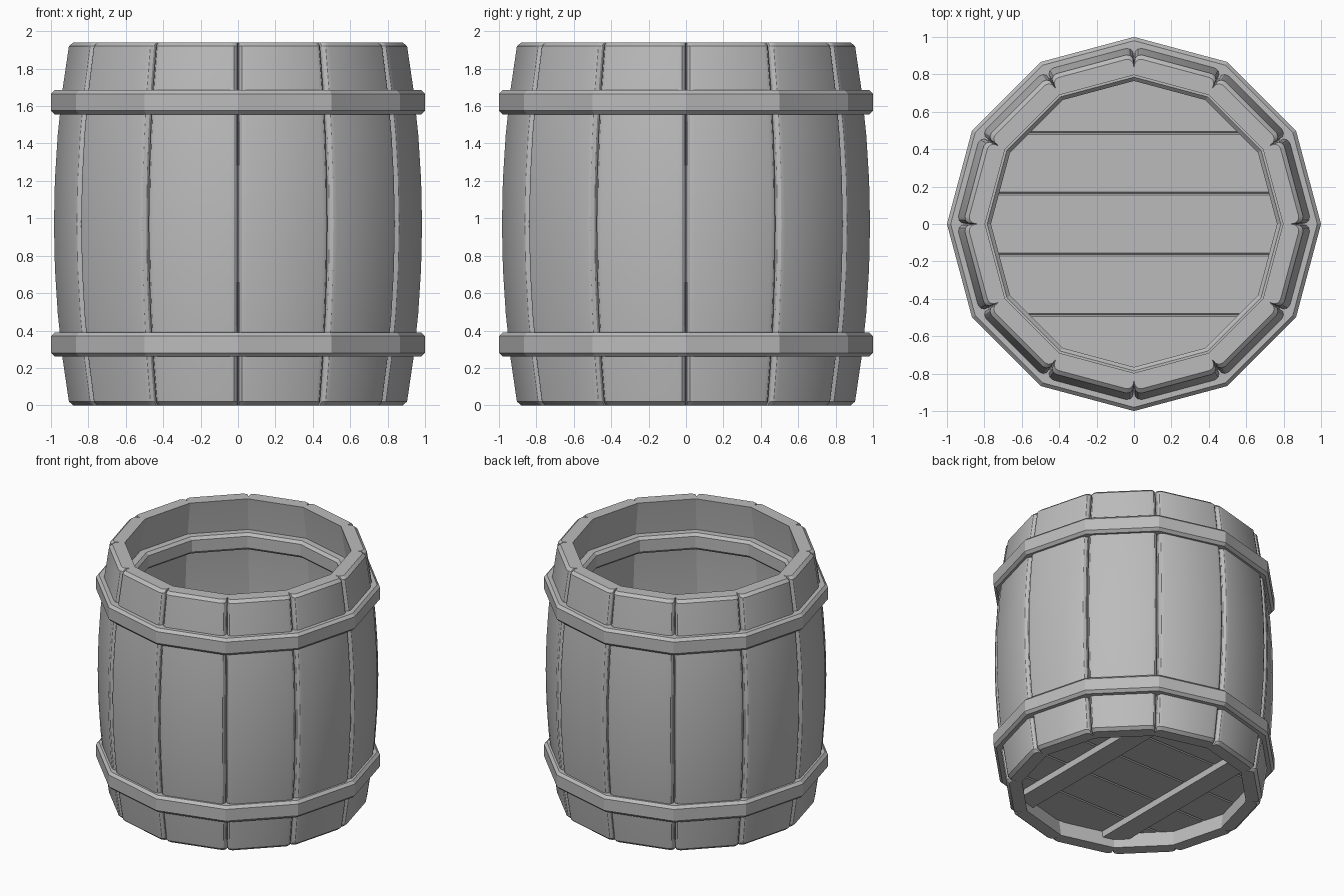
import bpy, bmesh, math

cube = bpy.data.objects.get("Cube")
if cube:
    bpy.data.objects.remove(cube, do_unlink=True)

SIDES = 12
HEIGHT = 1.94
STEP = math.tau / SIDES

grey = bpy.data.materials.new("plain_grey")
grey.use_nodes = True
grey.diffuse_color = (0.5, 0.5, 0.5, 1)
grey.node_tree.nodes["Principled BSDF"].inputs["Base Color"].default_value = (0.5, 0.5, 0.5, 1)


def finish(bm, name):
    bmesh.ops.recalc_face_normals(bm, faces=bm.faces)
    mesh = bpy.data.meshes.new(name)
    bm.to_mesh(mesh)
    bm.free()
    mesh.materials.append(grey)
    obj = bpy.data.objects.new(name, mesh)
    bpy.context.collection.objects.link(obj)
    return obj


def smooth(obj, degrees):
    bpy.ops.object.select_all(action='DESELECT')
    obj.select_set(True)
    bpy.context.view_layer.objects.active = obj
    bpy.ops.object.shade_smooth_by_angle(angle=math.radians(degrees))


def bridge(bm, rings, closed=False):
    """Join successive vertex loops with quads."""
    pairs = list(zip(rings, rings[1:] + rings[:1])) if closed else list(zip(rings, rings[1:]))
    for a, b in pairs:
        n = len(a)
        for i in range(n):
            j = (i + 1) % n
            bm.faces.new((a[i], a[j], b[j], b[i]))


def bulge(z):
    return 0.985 - 0.0886 * (z - HEIGHT / 2) ** 2


# Staves: rounded shoulders as (degrees from the stave centre, radius offset)
SHOULDER = [(15, -0.045), (14.6, -0.018), (13.7, -0.004), (12.4, 0)]
WALL = 0.105
CHAMFER = 0.02
ROWS = 8


def stave_loop(bm, z, turn, inset):
    r = bulge(z)
    outer = [(-a, r + d - inset) for a, d in SHOULDER]
    outer += [(a, r + d - inset) for a, d in reversed(SHOULDER)]
    section = outer + [(15, r - WALL), (-15, r - WALL)]
    loop = []
    for a, rad in section:
        t = turn + math.radians(a)
        loop.append(bm.verts.new((rad * math.cos(t), rad * math.sin(t), z)))
    return loop


def make_staves():
    bm = bmesh.new()
    span = HEIGHT - 2 * CHAMFER
    heights = [CHAMFER + span * i / ROWS for i in range(ROWS + 1)]
    for k in range(SIDES):
        turn = (k + 0.5) * STEP
        loops = [stave_loop(bm, 0, turn, CHAMFER)]
        loops += [stave_loop(bm, z, turn, 0) for z in heights]
        loops.append(stave_loop(bm, HEIGHT, turn, CHAMFER))
        bridge(bm, loops)
        bm.faces.new(loops[0])
        bm.faces.new(loops[-1])
    return finish(bm, "staves")


# Hoops: chamfered band showing outside and inside the wall
def make_hoop(name, low, high, inner=0.765, outer=1.0, c=0.02):
    profile = [(inner + c, low), (outer - c, low), (outer, low + c), (outer, high - c),
               (outer - c, high), (inner + c, high), (inner, high - c), (inner, low + c)]
    bm = bmesh.new()
    rings = []
    for k in range(SIDES):
        t = k * STEP
        rings.append([bm.verts.new((r * math.cos(t), r * math.sin(t), z)) for r, z in profile])
    bridge(bm, rings, closed=True)
    return finish(bm, name)


# Floor boards: strips trimmed to the inside of the wall
def make_boards(name, strips, low, high, radius, bevel, along_y=False):
    bm = bmesh.new()
    for start, end in strips:
        part = bmesh.new()
        bmesh.ops.create_circle(part, cap_ends=True, segments=SIDES, radius=radius)
        for edge, sign in ((start, -1), (end, 1)):
            axis = (sign, 0, 0) if along_y else (0, sign, 0)
            spot = (edge, 0, 0) if along_y else (0, edge, 0)
            geom = part.verts[:] + part.edges[:] + part.faces[:]
            bmesh.ops.bisect_plane(part, geom=geom, plane_co=spot, plane_no=axis, clear_outer=True)
        outline = [v.co.copy() for v in part.faces[:][0].verts]
        part.free()
        loops = [[bm.verts.new((p.x, p.y, z)) for p in outline] for z in (low, high)]
        bridge(bm, loops)
        caps = [bm.faces.new(loop) for loop in loops]
        if bevel:
            rim = list({e for f in caps for e in f.edges})
            bmesh.ops.bevel(bm, geom=rim, offset=bevel, segments=1, affect='EDGES')
    return finish(bm, name)


smooth(make_staves(), 30)
make_hoop("lower_hoop", 0.26, 0.39)
make_hoop("upper_hoop", 1.555, 1.685)

width = 0.325
planks = [((i - 2.5) * width, (i - 1.5) * width) for i in range(5)]
make_boards("floor_planks", planks, 0.12, 0.19, 0.83, 0.008)
battens = [(x - 0.08, x + 0.08) for x in (-0.4, 0.4)]
make_boards("floor_battens", battens, 0.07, 0.125, 0.81, 0, along_y=True)
